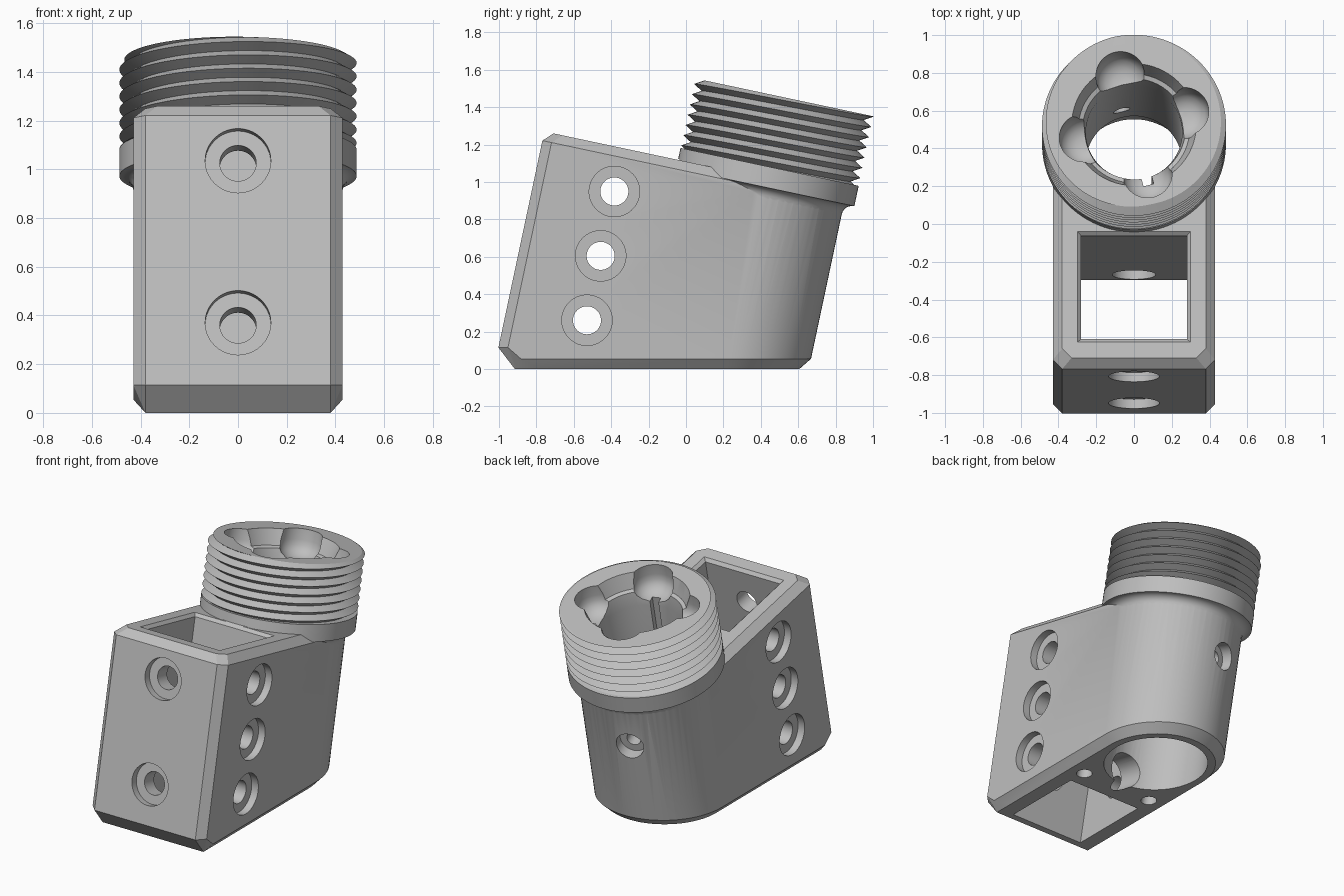
import bpy, bmesh, math
from mathutils import Matrix, Vector

if "Cube" in bpy.data.objects:
    bpy.data.objects.remove(bpy.data.objects["Cube"])

TILT = math.radians(12)
S, C = math.sin(TILT), math.cos(TILT)
LEAN = Matrix.Rotation(-TILT, 4, 'X')
AXIS_V = 0.2125          # centre of the round socket
TURN = math.radians(105)  # rotation of the socket details
HALF, FRONT, CH = 0.43, -1.005, 0.05
TOP = 1.53

grey = bpy.data.materials.new("matte_grey")
grey.use_nodes = True
grey.diffuse_color = (0.52, 0.52, 0.52, 1)
grey.node_tree.nodes["Principled BSDF"].inputs["Base Color"].default_value = grey.diffuse_color


def finish(name, bm):
    """Turn a bmesh in leaning coordinates into an object."""
    bmesh.ops.recalc_face_normals(bm, faces=bm.faces)
    bm.transform(LEAN)
    mesh = bpy.data.meshes.new(name)
    bm.to_mesh(mesh)
    bm.free()
    mesh.materials.append(grey)
    ob = bpy.data.objects.new(name, mesh)
    bpy.context.scene.collection.objects.link(ob)
    return ob


def loft(name, loops):
    """Closed solid through a list of equal-length point loops."""
    bm = bmesh.new()
    rings = [[bm.verts.new(p) for p in loop] for loop in loops]
    n = len(rings[0])
    for a, b in zip(rings, rings[1:]):
        for i in range(n):
            j = (i + 1) % n
            bm.faces.new((a[i], a[j], b[j], b[i]))
    bm.faces.new(rings[0])
    bm.faces.new(rings[-1])
    return finish(name, bm)


def revolve(name, profile, origin=(0, 0, 0), axis=(0, 0, 1), n=64):
    """Solid of (radius, height) points turned about an axis."""
    rot = Vector((0, 0, 1)).rotation_difference(Vector(axis)).to_matrix()
    o = Vector(origin)
    return loft(name, [[o + rot @ Vector((r * math.cos(t), r * math.sin(t), h))
                        for t in (2 * math.pi * i / n for i in range(n))]
                       for r, h in profile])


def rectangle(x, v0, v1, w):
    return [(-x, v0, w), (x, v0, w), (x, v1, w), (-x, v1, w)]


def outline(inset, front=None):
    """Plan of the body: chamfered front, round back."""
    x = HALF - inset
    f = FRONT + inset if front is None else front
    right = [(x - CH, f), (x, f + CH), (x, f + 0.13)]
    arc = [(x * math.cos(t), AXIS_V + x * math.sin(t))
           for t in (math.pi * i / 32 for i in range(33))]
    return right + arc + [(-px, pv) for px, pv in reversed(right)]


def on_height(points, heights):
    """Place plan points at true vertical heights."""
    return [(x, v, (z + v * S) / C) for (x, v), z in zip(points, heights)]


# main body, sloping box with round back and chamfered rims
plan = outline(0)
count = len(plan)
low = [0.055] * count
for i in (0, 1, -1, -2):
    low[i] = 0.115
base = outline(CH, FRONT + 0.11)
for i, sx in ((0, 1), (1, 1), (-1, -1), (-2, -1)):
    base[i] = (sx * (HALF - CH), FRONT + 0.11 + (0.005 if i in (1, -2) else 0))
body = loft("mount_body", [
    on_height(base, [0] * count),
    on_height(plan, low),
    [(x, v, 1.035) for x, v in plan],
    [(x, v, 1.085) for x, v in outline(CH)],
])

# collar with a fillet below it, and the core of the threaded neck
fillet = [(0.487 - 0.057 * math.cos(a), 0.982 + 0.057 * math.sin(a))
          for a in (math.pi / 2 * i / 6 for i in range(7))]
collar = revolve("collar", [(0.4, 0.9), (0.425, 0.96)] + fillet +
                 [(0.487, 1.15), (0.44, 1.15), (0.44, TOP)], (0, AXIS_V, 0), n=96)

# cutters
cuts = []
cuts.append(revolve("bore", [(0.33, -0.6), (0.33, 0.55), (0.255, 0.55), (0.255, 1.33),
                             (0.272, 1.42), (0.295, 1.43), (0.33, TOP), (0.33, 1.7)],
                    (0, AXIS_V, 0)))
cuts.append(loft("cavity", [rectangle(0.28, -0.85, -0.29, w) for w in (-0.6, 1.3)]))
cuts.append(loft("cavity_rim", [rectangle(0.26, -0.83, -0.31, 1.045),
                                rectangle(0.305, -0.875, -0.265, 1.09)]))


def screw_hole(origin, axis, big=0.135, small=0.075, sink=0.05, depth=0.25):
    """Counterbored hole, starting at a surface and going inwards."""
    cuts.append(revolve("screw_hole", [(big, -0.1), (big, sink), (small, sink), (small, depth)],
                        origin, axis, 40))


for w in (0.165, 0.845):
    screw_hole((0, FRONT, w), (0, 1, 0))
for w in (0.145, 0.497, 0.849):
    for side in (-1, 1):
        screw_hole((side * HALF, -0.572, w), (-side, 0, 0))

# locking screw hole at the back of the socket
out = Vector((math.cos(TURN), math.sin(TURN), 0))
screw_hole(Vector((0, AXIS_V, 0.74)) + out * HALF, -out, 0.09, 0.045, 0.08, 0.3)

# four round pockets in the neck
for k in range(4):
    a = TURN + k * math.pi / 2
    centre = (0.275 * math.cos(a), AXIS_V + 0.275 * math.sin(a), 0)
    cuts.append(revolve("pocket", [(0.04, 1.355), (0.08, 1.37), (0.11, 1.395), (0.125, 1.425),
                                   (0.13, 1.46), (0.13, 1.65)], centre, n=40))

# key slot in the bore wall
side = Vector((-out.y, out.x, 0)) * 0.028
mid = Vector((0, AXIS_V, 0))
cuts.append(loft("key_slot", [[mid - out * r + side * s + Vector((0, 0, w))
                               for r, s in ((0.2, -1), (0.3, -1), (0.3, 1), (0.2, 1))]
                              for w in (0.5, 1.6)]))

# cable passage and small screw holes in the partition
cuts.append(revolve("cable_passage", [(0.115, -0.4), (0.115, 0.05)], (0, 0, 0.07), (0, 1, 0), 40))
for x in (-0.27, 0.27):
    cuts.append(revolve("base_hole", [(0.05, -0.3), (0.05, 0.3)], (x, -0.17, 0), n=32))

# join and cut
for tool, op in [(collar, 'UNION')] + [(c, 'DIFFERENCE') for c in cuts]:
    tool.hide_render = True
    mod = body.modifiers.new(tool.name, 'BOOLEAN')
    mod.operation, mod.object, mod.solver = op, tool, 'EXACT'
graph = bpy.context.evaluated_depsgraph_get()
solid = bpy.data.meshes.new_from_object(body.evaluated_get(graph))
body.modifiers.clear()
body.data = solid
for tool in [collar] + cuts:
    bpy.data.objects.remove(tool)

# helical thread around the neck
BOTTOM, PITCH, CREST, ROOT, N = 1.15, 0.056, 0.487, 0.44, 96
step = PITCH / 2
bm = bmesh.new()
rows = []
for k in range(-4, 19):
    row = []
    for i in range(N + 1):
        t = 2 * math.pi * i / N
        raw = BOTTOM + step * k + PITCH * i / N
        r, other = (CREST, ROOT) if k % 2 else (ROOT, CREST)
        w = min(max(raw, BOTTOM), TOP)
        past = abs(raw - w) / step
        r = r + (other - r) * past if past < 1 else ROOT
        row.append(bm.verts.new((r * math.cos(t), AXIS_V + r * math.sin(t), w)))
    rows.append(row)
for a, b in zip(rows, rows[1:]):
    for i in range(N):
        bm.faces.new((a[i], a[i + 1], b[i + 1], b[i]))
bmesh.ops.remove_doubles(bm, verts=bm.verts, dist=0.0005)
thread = finish("neck_thread", bm)

# smooth shading with sharp edges kept
bpy.ops.object.select_all(action='DESELECT')
for ob in (body, thread):
    ob.select_set(True)
bpy.context.view_layer.objects.active = body
bpy.ops.object.shade_smooth_by_angle(angle=math.radians(25))
